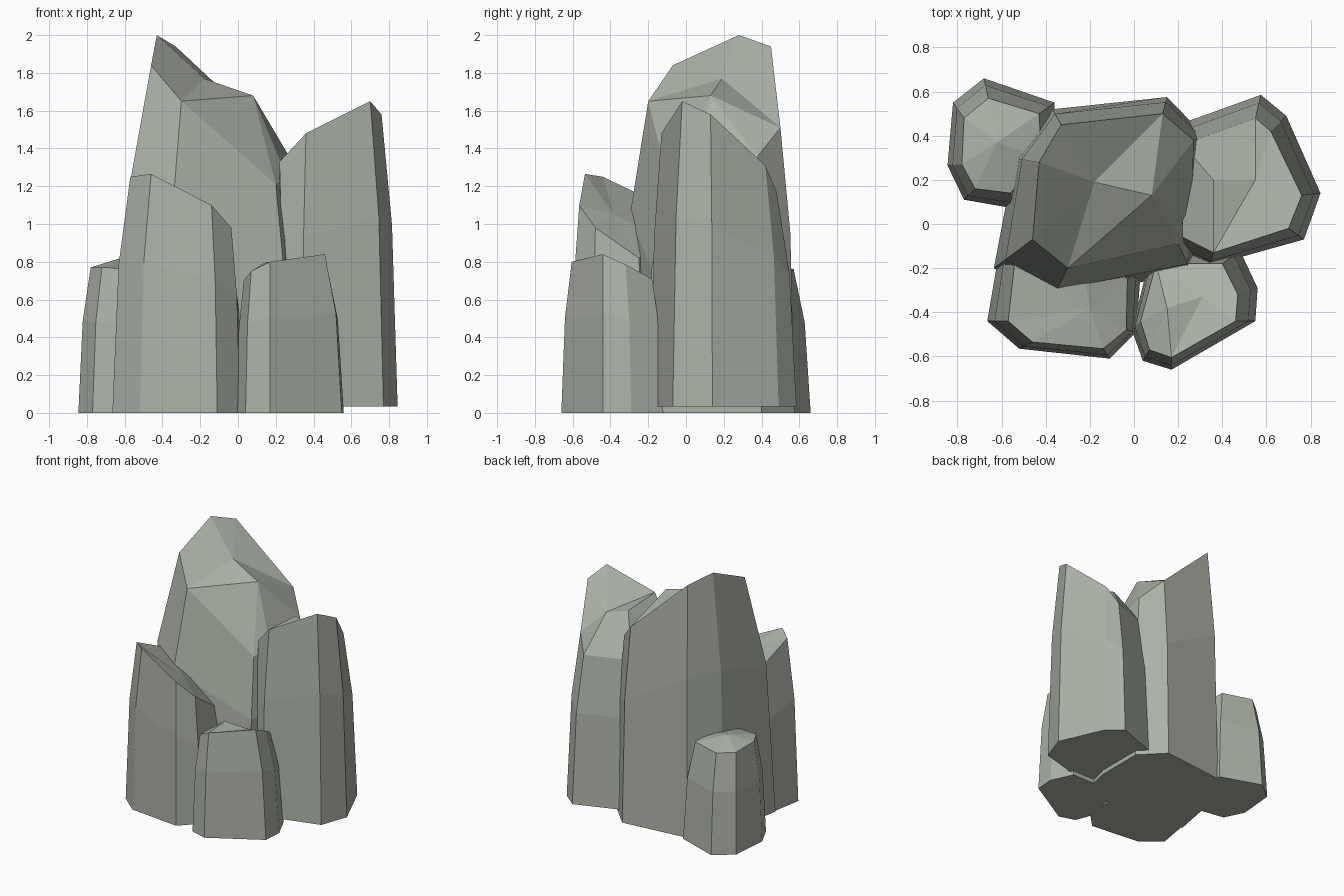
import bpy
from mathutils import Vector

# dull green-grey stone
stone = bpy.data.materials.new("stone")
stone.diffuse_color = (.41, .445, .385, 1)


def rock(name, corners, peaks, base_z=0.0, mid=0.63, lean=0.35):
    """Faceted column: each corner is (base x, base y, top x, top y, top z)."""
    n = len(corners)
    base = [Vector((c[0], c[1], base_z)) for c in corners]
    top = [Vector(c[2:]) for c in corners]
    middle = []
    for b, t in zip(base, top):
        m = b.lerp(t, lean)
        m.z = t.z * mid
        middle.append(m)
    peaks = [Vector(p) for p in peaks]
    verts = base + middle + top + peaks

    # bottom and two bands of sides
    faces = [tuple(reversed(range(n)))]
    for r in (0, n):
        for i in range(n):
            j = (i + 1) % n
            faces.append((r + i, r + j, r + n + j, r + n + i))

    # broken top: each rim edge joins its nearest peak
    def nearest(i):
        m = (top[i] + top[(i + 1) % n]) / 2
        return min(range(len(peaks)), key=lambda k: (peaks[k] - m).xy.length)

    for i in range(n):
        k, prev = nearest(i), nearest(i - 1)
        faces.append((2 * n + i, 2 * n + (i + 1) % n, 3 * n + k))
        if k != prev:
            faces.append((2 * n + i, 3 * n + k, 3 * n + prev))

    mesh = bpy.data.meshes.new(name)
    mesh.from_pydata([tuple(v) for v in verts], [], faces)
    mesh.materials.append(stone)
    mesh.update()
    obj = bpy.data.objects.new(name, mesh)
    bpy.context.collection.objects.link(obj)
    return obj


# tall central column
rock("main_rock", [
    (-.635, -.20, -.46, -.07, 1.84),
    (-.37, -.34, -.30, -.20, 1.65),
    (.26, -.22, .20, -.09, 1.21),
    (.32, .02, .26, .03, 1.25),
    (.32, .40, .27, .38, 1.36),
    (.15, .575, .13, .50, 1.51),
    (-.37, .52, -.33, .45, 1.94),
    (-.54, .30, -.43, .28, 2.0),
], [(-.18, .19, 1.77), (.08, .13, 1.68)], lean=.3)

# right column, lifted slightly off the ground
rock("right_rock", [
    (.24, -.14, .22, -.06, 1.33),
    (.34, -.19, .36, -.13, 1.48),
    (.77, -.07, .70, -.02, 1.65),
    (.845, .14, .76, .13, 1.58),
    (.69, .49, .62, .42, 1.31),
    (.575, .585, .55, .48, 1.17),
    (.20, .45, .22, .36, 1.17),
], [(.36, .20, 1.46), (.55, .20, 1.40)], base_z=.035)

# front left column
rock("front_left_rock", [
    (-.665, -.44, -.57, -.44, 1.25),
    (-.52, -.565, -.46, -.535, 1.265),
    (-.11, -.61, -.14, -.565, 1.10),
    (.01, -.49, -.035, -.48, .98),
    (.03, -.22, -.03, -.25, .82),
    (-.25, -.02, -.25, -.08, .90),
    (-.61, -.12, -.54, -.17, 1.12),
], [(-.20, -.38, 1.05)])

# low front right column
rock("front_right_rock", [
    (-.01, -.48, .03, -.44, .70),
    (.04, -.62, .07, -.57, .75),
    (.17, -.66, .17, -.605, .80),
    (.55, -.44, .46, -.44, .84),
    (.56, -.29, .47, -.32, .785),
    (.48, -.12, .40, -.18, .71),
    (.08, -.12, .10, -.18, .67),
], [(.15, -.38, .80), (.31, -.33, .765)])

# low back left column
rock("back_left_rock", [
    (-.845, .265, -.78, .27, .77),
    (-.77, .11, -.72, .16, .77),
    (-.54, .07, -.56, .14, .76),
    (-.36, .28, -.42, .30, .76),
    (-.36, .55, -.43, .50, .76),
    (-.68, .66, -.66, .57, .76),
    (-.82, .55, -.77, .48, .76),
], [(-.62, .37, .82)])
